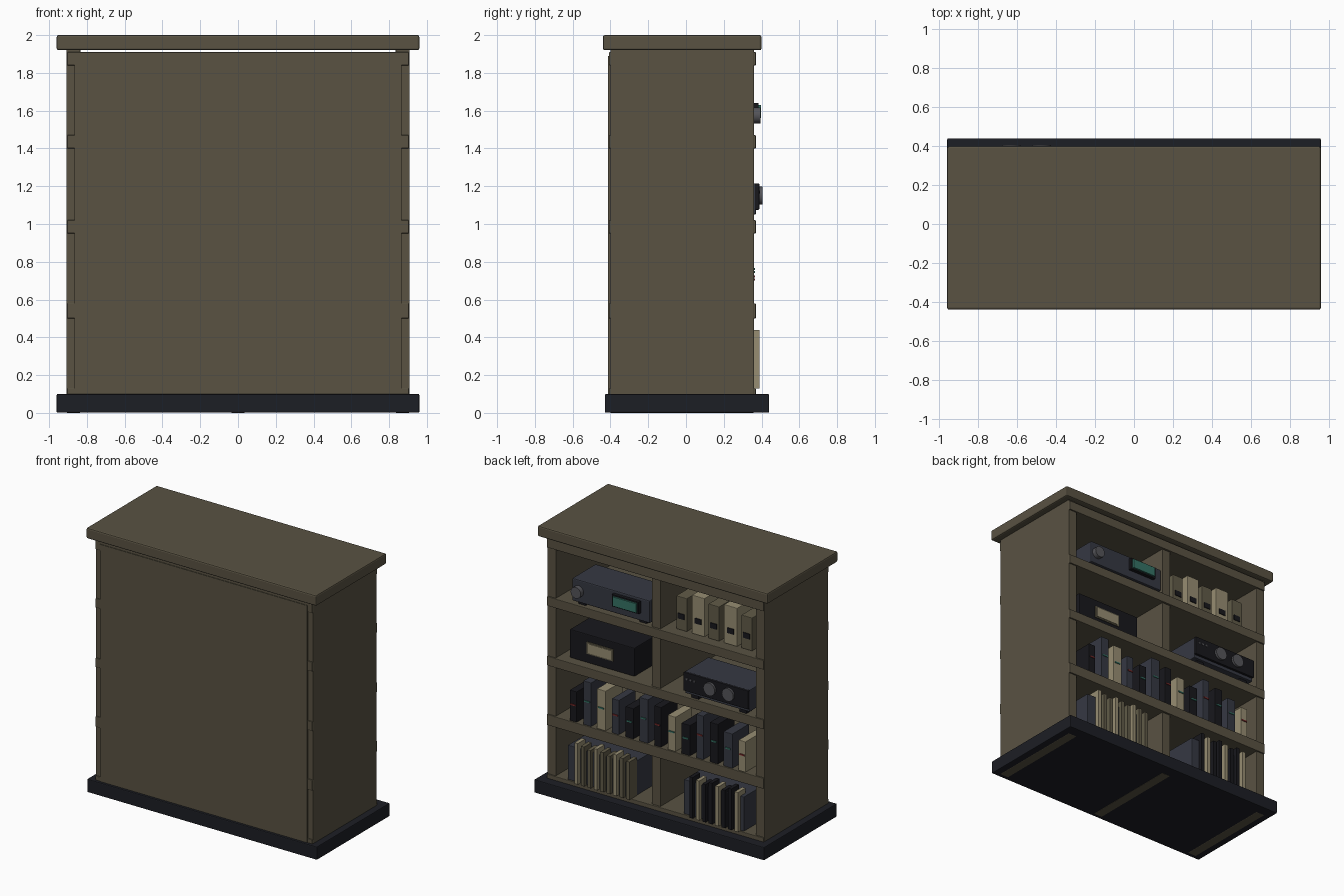
import bpy, math

if "Cube" in bpy.data.objects:
    bpy.data.objects.remove(bpy.data.objects["Cube"])

def mat(name, r, g, b):
    m = bpy.data.materials.new(name)
    m.diffuse_color = (r, g, b, 1)
    m.use_nodes = True
    m.node_tree.nodes["Principled BSDF"].inputs["Base Color"].default_value = m.diffuse_color
    return m

WOOD = mat("olive_wood", .10, .085, .055)
DARK = mat("dark_base", .012, .013, .018)
BLACK = mat("black", .009, .009, .012)
BLUE = mat("slate", .036, .040, .055)
TAN = mat("tan", .31, .27, .17)
OLIVE = mat("olive_card", .12, .105, .065)
TEAL = mat("teal", .035, .17, .13)
RED = mat("red", .20, .025, .025)
GREY = mat("grey", .09, .09, .10)

def box(name, x, y, z, m, bevel=0):
    """Box from (min, max) pairs."""
    bpy.ops.mesh.primitive_cube_add(size=1, location=[sum(p) / 2 for p in (x, y, z)])
    o = bpy.context.object
    o.name = name
    o.scale = [abs(p[1] - p[0]) for p in (x, y, z)]
    bpy.ops.object.transform_apply(location=False, rotation=False, scale=True)
    o.data.materials.append(m)
    if bevel:
        b = o.modifiers.new("bevel", 'BEVEL')
        b.width, b.segments = bevel, 2
    return o

def knob(name, x, y0, y1, z, r, m):
    bpy.ops.mesh.primitive_cylinder_add(vertices=24, radius=r, depth=y1 - y0,
        location=(x, (y0 + y1) / 2, z), rotation=(math.pi / 2, 0, 0))
    o = bpy.context.object
    o.name = name
    o.data.materials.append(m)
    bpy.ops.object.shade_smooth_by_angle()

# Cabinet carcass
box("base_plinth", (-.96, .96), (-.43, .44), (.001, .10), DARK, .006)
box("top_slab", (-.96, .96), (-.44, .40), (1.92, 2.0), WOOD, .01)
for s, n in ((-1, "left"), (1, "right")):
    box(n + "_side", (s * .835, s * .908), (-.40, .36), (0, 1.93), WOOD, .004)
box("rear_panel", (-.865, .865), (-.412, -.375), (.09, 1.89), WOOD)
for i, (a, b) in enumerate(((.09, .13), (.50, .58), (.95, 1.02), (1.40, 1.47), (1.84, 1.91))):
    box(f"shelf_{i}", (-.905, .905), (-.408, .37), (a, b), WOOD, .004)
for i, (a, b) in enumerate(((0, .51), (.99, 1.41), (1.46, 1.85))):
    box(f"divider_{i}", (-.035, .035), (-.40, .355), (a, b), WOOD)

# Radio on the top shelf
box("radio_body", (.05, .70), (.08, .36), (1.49, 1.66), BLUE, .008)
for x in (.12, .63):
    for y in (.12, .31):
        box("radio_foot", (x - .03, x + .03), (y - .03, y + .03), (1.47, 1.495), BLACK)
box("radio_screen", (.14, .335), (.35, .398), (1.56, 1.63), TEAL)
box("radio_screen_frame", (.125, .35), (.35, .385), (1.55, 1.64), BLACK)
knob("radio_dial", .645, .35, .395, 1.575, .042, GREY)

# Binders on the top shelf
for i, (x, w, h) in enumerate(((-.165, .09, .25), (-.305, .105, .29), (-.435, .09, .26),
                               (-.575, .11, .29), (-.71, .09, .25))):
    box(f"binder_{i}", (x - w / 2, x + w / 2), (.06, .29), (1.47, 1.47 + h), TAN if i % 2 else OLIVE, .004)
    box(f"binder_label_{i}", (x - .027, x + .027), (.28, .296), (1.555, 1.595), BLACK)

# Storage box
box("storage_box", (.22, .76), (-.10, .30), (1.02, 1.235), BLACK, .006)
box("storage_label_frame", (.395, .615), (.29, .306), (1.09, 1.18), OLIVE)
box("storage_label", (.41, .60), (.29, .31), (1.10, 1.17), TAN)

# Amplifier
box("amplifier_body", (-.79, -.25), (.09, .37), (1.05, 1.215), BLUE, .006)
box("amplifier_panel", (-.79, -.25), (.365, .388), (1.075, 1.215), BLACK, .004)
for x in (-.72, -.32):
    for y in (.14, .32):
        box("amplifier_foot", (x - .03, x + .03), (y - .03, y + .03), (1.02, 1.055), BLACK)
for x in (-.475, -.63):
    knob("amplifier_knob", x, .38, .405, 1.15, .048, GREY)
for i in range(3):
    knob("amplifier_lamp", -.28 - .032 * i, .38, .393, 1.17, .008, GREY)

# Row of books
book_mats = (BLACK, BLUE, TAN, BLUE, BLACK, BLUE, BLACK, TAN, BLACK, BLUE, BLACK, BLUE, TAN)
heights = (.23, .33, .30, .26)
for i, m in enumerate(book_mats):
    x = .69 - .1175 * i
    w = .058 + .008 * (i % 3)
    h = heights[i % 4]
    box(f"book_{i}", (x - w / 2, x + w / 2), (.16, .36), (.58, .58 + h), m, .003)
    z = .58 + h * .55
    box(f"book_band_{i}", (x - .022, x + .022), (.35, .366), (z - .005, z + .005), TEAL if i % 3 else RED)

# Crates with upright sleeves
def crate(name, x0, x1, first, count, mats):
    box(name + "_crate", (x0, x1), (.08, .36), (.13, .39), BLUE, .004)
    for i in range(count):
        x = first - .054 * i
        box(f"{name}_sleeve_{i}", (x - .014, x + .014), (.30, .39),
            (.13, .44 - .012 * (i % 3)), mats[i % len(mats)])

crate("right", .20, .735, .645, 9, (TAN, OLIVE, OLIVE))
crate("left", -.735, -.235, -.315, 8, (BLACK, TAN, BLACK))
